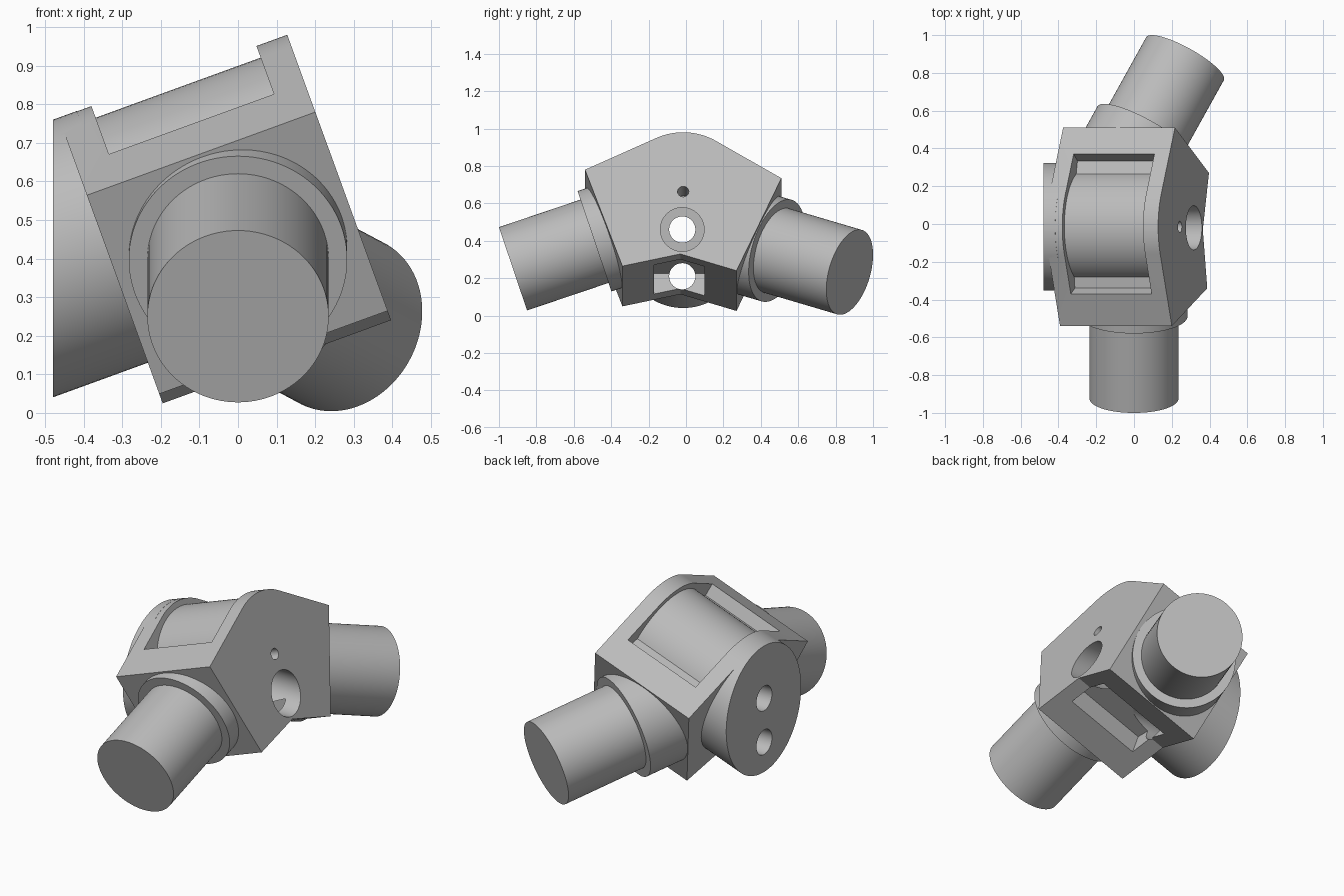
import bpy, bmesh
from math import sin, cos, radians
from mathutils import Matrix, Vector

if "Cube" in bpy.data.objects:
    bpy.data.objects.remove(bpy.data.objects["Cube"], do_unlink=True)

grey = bpy.data.materials.new("machined grey")
grey.use_nodes = True
grey.diffuse_color = (0.5, 0.5, 0.5, 1)
grey.node_tree.nodes["Principled BSDF"].inputs["Base Color"].default_value = (0.5, 0.5, 0.5, 1)

# The housing leans about the y axis; (u, y, w) are its own coordinates
TILT = Matrix.Rotation(radians(-20), 3, "Y")
PIVOT = Vector((-0.015, 0.54))           # y, w of the hinge axis
U0, U1 = -0.175, 0.455                   # outer side walls
G0, G1 = -0.085, 0.37                    # inner side walls
FRONT_SLOPE, BACK_SLOPE = radians(25.4), radians(31)


def finish(bm, name):
    bmesh.ops.recalc_face_normals(bm, faces=bm.faces)
    mesh = bpy.data.meshes.new(name)
    bm.to_mesh(mesh)
    bm.free()
    mesh.materials.append(grey)
    obj = bpy.data.objects.new(name, mesh)
    bpy.context.collection.objects.link(obj)
    return obj


def prism(name, profile, u_start, u_end):
    """Extrude a (y, w) outline along the leaning u axis."""
    bm = bmesh.new()
    face = bm.faces.new([bm.verts.new(TILT @ Vector((u_start, y, w))) for y, w in profile])
    out = bmesh.ops.extrude_face_region(bm, geom=[face])
    moved = [v for v in out["geom"] if isinstance(v, bmesh.types.BMVert)]
    bmesh.ops.translate(bm, verts=moved, vec=TILT @ Vector((u_end - u_start, 0, 0)))
    return finish(bm, name)


def rod(name, start, end, radius, segments=96):
    """Cylinder between two world points."""
    start, end = Vector(start), Vector(end)
    axis = end - start
    place = Matrix.Translation((start + end) / 2) @ axis.to_track_quat("Z", "Y").to_matrix().to_4x4()
    bm = bmesh.new()
    bmesh.ops.create_cone(bm, cap_ends=True, segments=segments, radius1=radius,
                          radius2=radius, depth=axis.length, matrix=place)
    return finish(bm, name)


def hinge_rod(name, u_start, u_end, radius, segments=96):
    y, w = PIVOT
    return rod(name, TILT @ Vector((u_start, y, w)), TILT @ Vector((u_end, y, w)), radius, segments)


def combine(target, tool, operation):
    mod = target.modifiers.new(operation.lower(), "BOOLEAN")
    mod.operation, mod.object, mod.solver = operation, tool, "EXACT"
    bpy.context.view_layer.objects.active = target
    bpy.ops.object.modifier_apply(modifier=mod.name)
    bpy.data.objects.remove(tool, do_unlink=True)


def smooth(obj):
    bpy.ops.object.select_all(action="DESELECT")
    obj.select_set(True)
    bpy.context.view_layer.objects.active = obj
    bpy.ops.object.shade_smooth_by_angle(angle=radians(20))


# Housing: rounded crown, sloping shoulders, notched underside
ARC = 24
crown = []
for i in range(ARC + 1):
    a = FRONT_SLOPE - (FRONT_SLOPE + BACK_SLOPE) * i / ARC
    crown.append(PIVOT + 0.337 * Vector((-sin(a), cos(a))))
outline = [(-0.34, 0.116), (-0.54, 0.664), *crown, (0.51, 0.616), (0.27, 0.09), (-0.03, 0.185)]
housing = prism("housing", outline, U0, U1)


# Recess sunk into the crown, following both shoulders
def on_slope(angle, side, height, along):
    normal = Vector((side * sin(angle), cos(angle)))
    run = Vector((side * cos(angle), -sin(angle)))
    return PIVOT + normal * height + run * along


recess = [on_slope(FRONT_SLOPE, -1, 0.267, 0.233), PIVOT + Vector((0, 0.2)),
          on_slope(BACK_SLOPE, 1, 0.267, 0.247), on_slope(BACK_SLOPE, 1, 0.6, 0.247),
          on_slope(FRONT_SLOPE, -1, 0.6, 0.233)]
combine(housing, prism("recess_cutter", recess, G0, G1), "DIFFERENCE")

# Drum lying in the recess
combine(housing, hinge_rod("drum", G0 - 0.02, G1 + 0.02, 0.305), "UNION")

# Round boss on the right side, cut off upright
boss = hinge_rod("boss", -0.75, U0 + 0.05, 0.338)
bm = bmesh.new()
bm.from_mesh(boss.data)
cut = bmesh.ops.bisect_plane(bm, geom=bm.verts[:] + bm.edges[:] + bm.faces[:],
                             plane_co=(-0.48, 0, 0), plane_no=(-1, 0, 0), clear_outer=True)
bmesh.ops.holes_fill(bm, edges=[e for e in bm.edges if e.is_boundary])
bmesh.ops.recalc_face_normals(bm, faces=bm.faces)
bm.to_mesh(boss.data)
bm.free()
combine(housing, boss, "UNION")

# Pocket in the underside
pocket = [(-0.17, -0.1), (-0.17, 0.27), (0.1, 0.27), (0.1, -0.1)]
combine(housing, prism("pocket_cutter", pocket, G0, G1), "DIFFERENCE")

# Level bores and the small pivot hole
combine(housing, rod("wide_bore", (-0.1, -0.02, 0.46), (0.7, -0.02, 0.46), 0.117, 64), "DIFFERENCE")
combine(housing, rod("upper_bore", (-0.7, -0.02, 0.46), (0, -0.02, 0.46), 0.07, 48), "DIFFERENCE")
combine(housing, rod("lower_bore", (-0.7, -0.02, 0.21), (0.1, -0.02, 0.21), 0.07, 48), "DIFFERENCE")
combine(housing, hinge_rod("pivot_hole", U1 - 0.15, U1 + 0.1, 0.03, 32), "DIFFERENCE")
smooth(housing)

# Two round arms, each with a wider collar at the housing
for side, tip, inward, depth in (
        ("front", Vector((0, -0.925, 0.25)), Vector((0, 0.948, 0.32)), 0.12),
        ("back", Vector((0.27, 0.875, 0.232)), Vector((-0.47, -0.847, 0.25)), 0.22)):
    inward.normalize()
    smooth(rod(side + "_arm", tip, tip + inward * 0.5, 0.235))
    smooth(rod(side + "_collar", tip + inward * 0.46, tip + inward * (0.46 + depth), 0.283))
